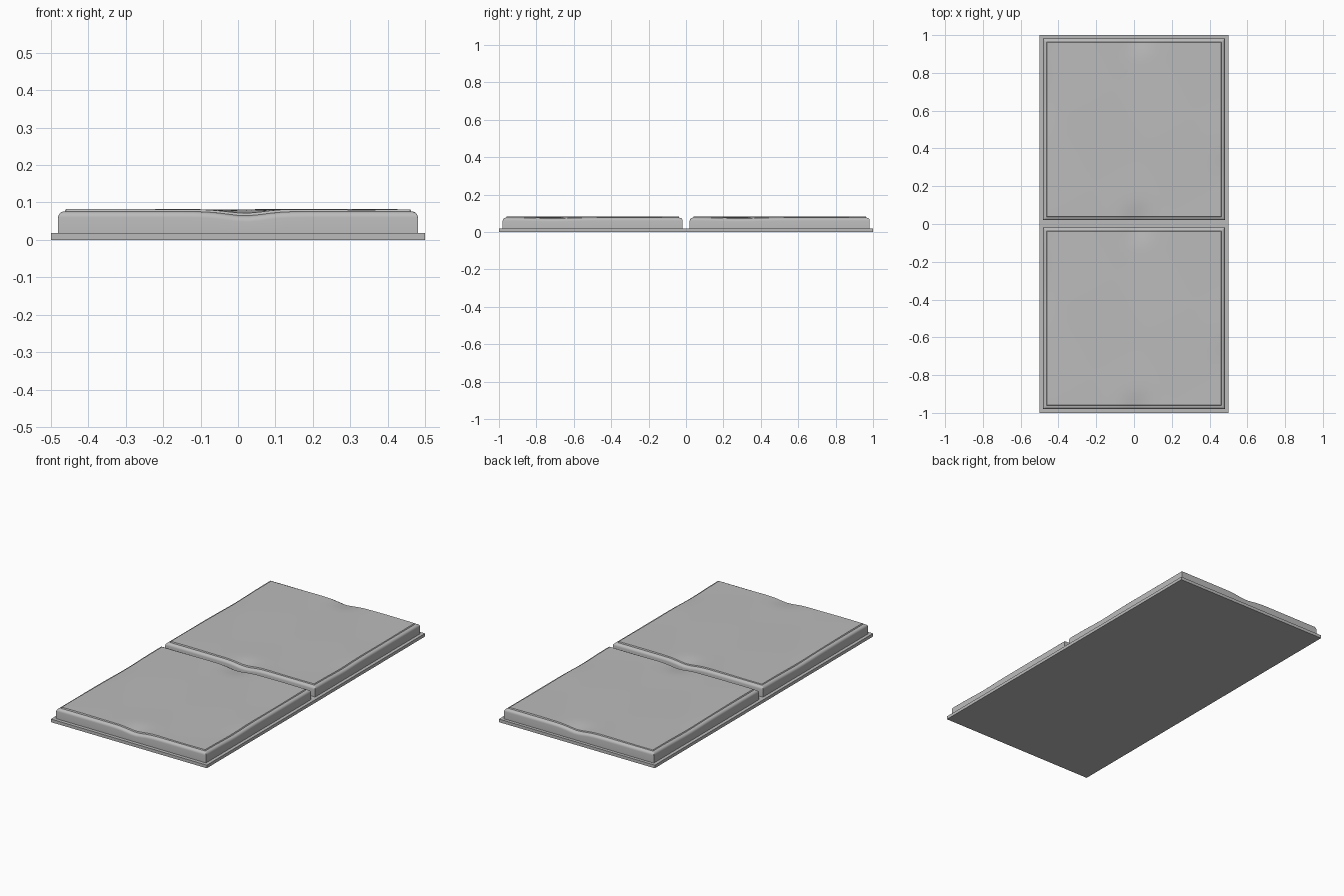
import bpy, bmesh, math

cube = bpy.data.objects.get("Cube")
if cube:
    bpy.data.objects.remove(cube, do_unlink=True)

stone = bpy.data.materials.new("grey stone")
stone.use_nodes = True
GREY = (0.5, 0.5, 0.5, 1)
stone.diffuse_color = GREY
stone.node_tree.nodes["Principled BSDF"].inputs["Base Color"].default_value = GREY

BASE_TOP = 0.018
HALF = 0.481      # half width of each slab
ROUND = 0.016     # radius of the rounded rim
RIM = 0.076       # height of the rim


def finish(bm, name):
    mesh = bpy.data.meshes.new(name)
    bmesh.ops.recalc_face_normals(bm, faces=bm.faces)
    bm.to_mesh(mesh)
    bm.free()
    mesh.materials.append(stone)
    obj = bpy.data.objects.new(name, mesh)
    bpy.context.collection.objects.link(obj)
    bpy.ops.object.select_all(action="DESELECT")
    obj.select_set(True)
    bpy.context.view_layer.objects.active = obj
    return obj


def bump(value, centre, width):
    return math.exp(-((value - centre) / width) ** 2)


def surface_height(x, y):
    """Rounded rim, a small raised step, gentle waves and worn edges."""
    d = min(HALF - abs(x), HALF - abs(y))
    k = max(0, 1 - d / ROUND)
    z = RIM - ROUND * (1 - math.sqrt(max(0, 1 - k * k)))
    inner = min(1, max(0, (d - 0.018) / 0.003))
    wave = math.sin(9 * x + 4 * y) * math.cos(7 * y - 5 * x + 1)
    z += inner * (0.0055 + 0.0015 * wave)
    # worn hollows at the middle of the front and back edges, and along the sides
    z -= 0.012 * bump(x, 0.02, 0.07) * bump(HALF - abs(y), 0, 0.07)
    z -= 0.005 * bump(y, -0.22, 0.12) * bump(HALF - x, 0, 0.06)
    z -= 0.005 * bump(y, 0.15, 0.15) * bump(HALF + x, 0, 0.06)
    return z


def add_slab(name, y_centre):
    # grid lines gather at the rim so that its curve is round
    rim = [0, 0.001, 0.003, 0.006, 0.01, 0.016, 0.018, 0.021]
    edge = [HALF - d for d in rim]
    steps = 32
    reach = edge[-1]
    middle = [reach * (2 * i / steps - 1) for i in range(1, steps)]
    lines = [-e for e in edge] + middle + edge[::-1]
    n = len(lines)
    bm = bmesh.new()
    grid = [[bm.verts.new((x, y + y_centre, surface_height(x, y))) for x in lines]
            for y in lines]
    for j in range(n - 1):
        for i in range(n - 1):
            bm.faces.new((grid[j][i], grid[j][i + 1], grid[j + 1][i + 1], grid[j + 1][i]))
    # straight walls down to the base
    border = [e for e in bm.edges if e.is_boundary]
    walls = bmesh.ops.extrude_edge_only(bm, edges=border)["geom"]
    for v in walls:
        if isinstance(v, bmesh.types.BMVert):
            v.co.z = BASE_TOP
    finish(bm, name)
    bpy.ops.object.shade_smooth_by_angle(angle=math.radians(35))


# flat base plate
bm = bmesh.new()
bmesh.ops.create_cube(bm, size=1)
for v in bm.verts:
    v.co = (v.co.x, v.co.y * 2, (v.co.z + 0.5) * BASE_TOP)
finish(bm, "base_plate")

# two paving slabs
add_slab("front_slab", -0.499)
add_slab("back_slab", 0.501)
